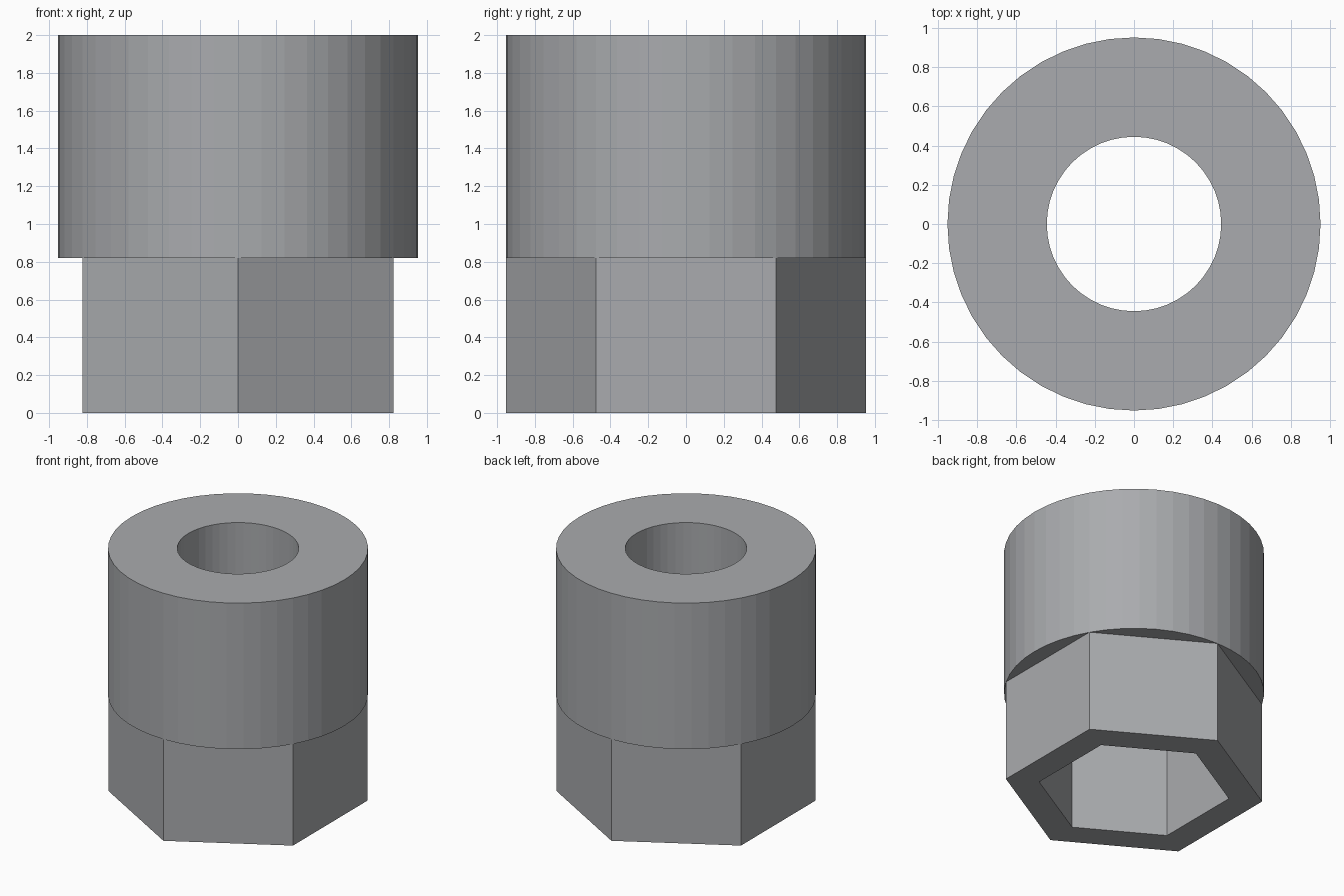
import bpy
import bmesh
import math

cube = bpy.data.objects.get("Cube")
if cube:
    bpy.data.objects.remove(cube, do_unlink=True)

# Plain steel
steel = bpy.data.materials.new("steel grey")
steel.use_nodes = True
colour = (0.40, 0.41, 0.425, 1.0)
steel.diffuse_color = colour
steel.node_tree.nodes["Principled BSDF"].inputs["Base Color"].default_value = colour


def tube(name, sides, outer, inner, z0, z1, cap_top=True):
    """Flat-faced hollow prism with a corner on the y axis."""
    bm = bmesh.new()

    def ring(radius, z):
        angles = [math.pi / 2 + math.tau * i / sides for i in range(sides)]
        return [bm.verts.new((radius * math.cos(a), radius * math.sin(a), z)) for a in angles]

    # Loop order: up the bore, across the top, down the outside, across the bottom
    loops = [ring(inner, z0), ring(inner, z1), ring(outer, z1), ring(outer, z0)]
    for k in range(4):
        if k == 1 and not cap_top:
            continue
        a, b = loops[k], loops[(k + 1) % 4]
        for i in range(sides):
            j = (i + 1) % sides
            bm.faces.new((a[i], b[i], b[j], a[j]))
    bmesh.ops.recalc_face_normals(bm, faces=bm.faces)
    # Make sure the outer walls point outwards
    bm.faces.ensure_lookup_table()
    wall = max(bm.faces, key=lambda f: f.calc_center_median().xy.length)
    if wall.normal.xy.dot(wall.calc_center_median().xy) < 0:
        bmesh.ops.reverse_faces(bm, faces=bm.faces)
    mesh = bpy.data.meshes.new(name)
    bm.to_mesh(mesh)
    bm.free()
    mesh.materials.append(steel)
    obj = bpy.data.objects.new(name, mesh)
    bpy.context.collection.objects.link(obj)
    return obj


RADIUS = 0.952
STEP = 0.82

# Round upper body with a round bore; its underside closes the hex recess
tube("round_body", 48, RADIUS, 0.445, STEP, 2.0)

# Hexagonal lower body with a hexagonal recess, open where it meets the round body
tube("hex_socket", 6, RADIUS, 0.705, 0.0, STEP, cap_top=False)
